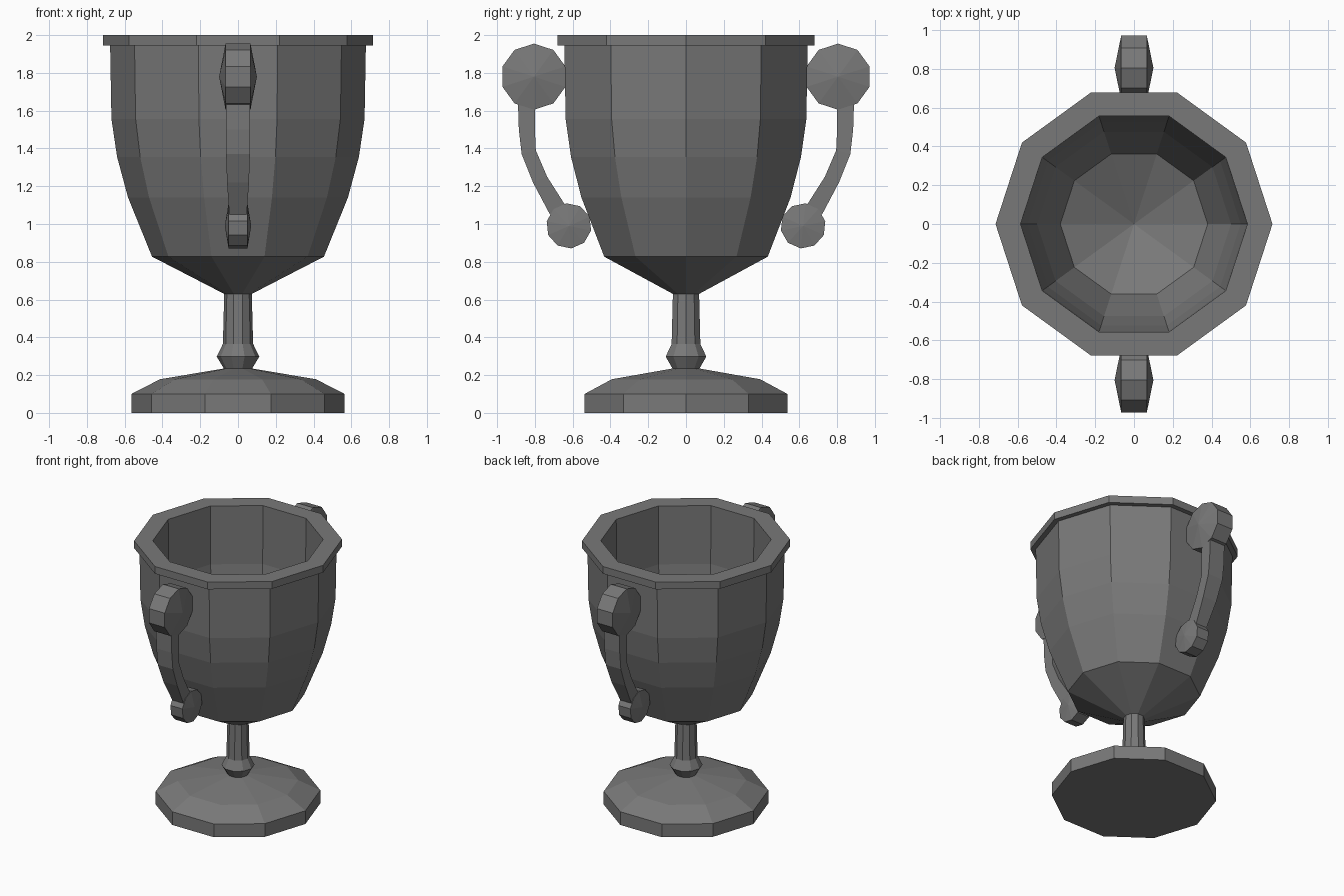
import bpy, bmesh
from math import sin, cos, pi, radians

if "Cube" in bpy.data.objects:
    bpy.data.objects.remove(bpy.data.objects["Cube"])

SIDES = 10
dark = bpy.data.materials.new("dark_grey")
dark.diffuse_color = (0.19, 0.19, 0.19, 1)
dark.use_nodes = True
dark.node_tree.nodes["Principled BSDF"].inputs["Base Color"].default_value = dark.diffuse_color


def finish(bm, name):
    bmesh.ops.remove_doubles(bm, verts=bm.verts, dist=1e-5)
    bmesh.ops.recalc_face_normals(bm, faces=bm.faces)
    mesh = bpy.data.meshes.new(name)
    bm.to_mesh(mesh)
    bm.free()
    mesh.materials.append(dark)
    obj = bpy.data.objects.new(name, mesh)
    bpy.context.collection.objects.link(obj)
    return obj


def lathe(name, profile):
    """Revolve an (r, z) profile into a ten-sided flat-faced solid."""
    bm = bmesh.new()
    verts = [bm.verts.new((r, 0, z)) for r, z in profile]
    edges = [bm.edges.new(pair) for pair in zip(verts, verts[1:])]
    bmesh.ops.spin(bm, geom=verts + edges, cent=(0, 0, 0), axis=(0, 0, 1),
                   angle=2 * pi, steps=SIDES)
    return finish(bm, name)


def scroll(bm, y, z, radius, edge, middle, turn):
    """Decagonal disc in the YZ plane, bulging towards its centre."""
    angles = [radians(turn) + 2 * pi * i / SIDES for i in range(SIDES)]
    rims = [[bm.verts.new((s * edge, y + radius * cos(a), z + radius * sin(a)))
             for a in angles] for s in (-1, 1)]
    hubs = [bm.verts.new((s * middle, y, z)) for s in (-1, 1)]
    for i in range(SIDES):
        j = (i + 1) % SIDES
        bm.faces.new((rims[0][i], rims[0][j], rims[1][j], rims[1][i]))
        for rim, hub in zip(rims, hubs):
            bm.faces.new((rim[i], rim[j], hub))


def arm(bm, stations):
    """Rectangular bar through (outer y, z, inner y, z, half width) stations."""
    loops = [[bm.verts.new(p) for p in ((-w, yo, zo), (w, yo, zo), (w, yi, zi), (-w, yi, zi))]
             for yo, zo, yi, zi, w in stations]
    for a, b in zip(loops, loops[1:]):
        for i in range(4):
            j = (i + 1) % 4
            bm.faces.new((a[i], a[j], b[j], b[i]))


# Foot
lathe("base", [(0, 0), (0.565, 0), (0.565, 0.10), (0.413, 0.178), (0.075, 0.235)])

# Stem with knob
lathe("stem", [(0.075, 0.235), (0.113, 0.298), (0.08, 0.365), (0.073, 0.63)])

# Hollow bowl with projecting rim
lathe("bowl", [(0.073, 0.63), (0.455, 0.827), (0.582, 1.14), (0.64, 1.355),
               (0.67, 1.556), (0.677, 1.945), (0.714, 1.945), (0.714, 2.0),
               (0.585, 2.0), (0.58, 1.56), (0.55, 1.36), (0.50, 1.16),
               (0.38, 0.88), (0, 0.70)])

# Handle with a scroll at each end, mirrored to the other side
bm = bmesh.new()
scroll(bm, 0.805, 1.78, 0.175, 0.066, 0.10, 90)
scroll(bm, 0.62, 0.99, 0.12, 0.05, 0.07, 12)
arm(bm, [(0.89, 1.66, 0.80, 1.66, 0.064),
         (0.885, 1.50, 0.80, 1.50, 0.064),
         (0.87, 1.37, 0.795, 1.39, 0.063),
         (0.81, 1.22, 0.735, 1.25, 0.058),
         (0.72, 1.05, 0.63, 1.085, 0.046)])
handle = finish(bm, "handles")
mirror = handle.modifiers.new("mirror", 'MIRROR')
mirror.use_axis = (False, True, False)
mirror.use_mirror_merge = False
